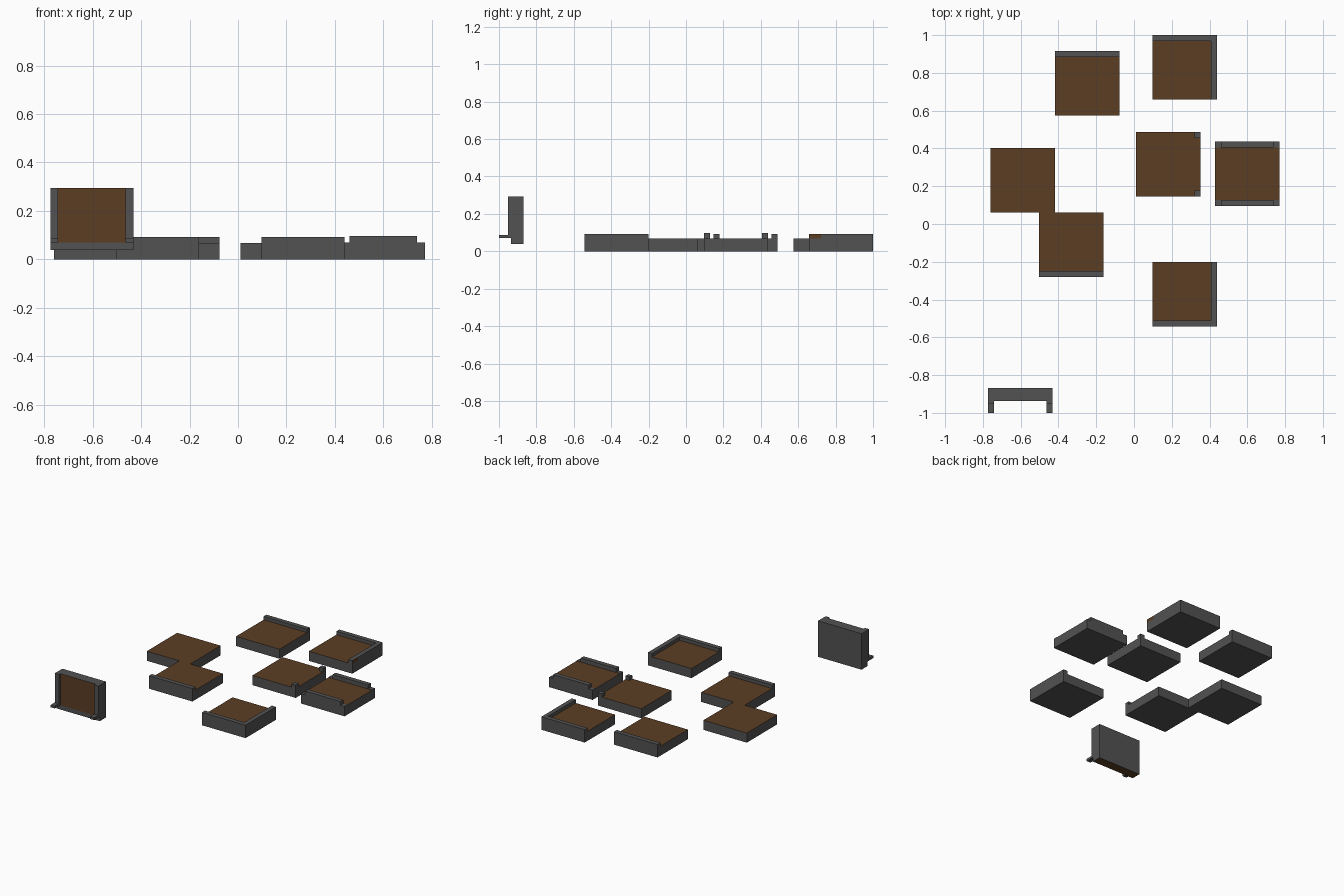
import bpy, bmesh

if "Cube" in bpy.data.objects:
    bpy.data.objects.remove(bpy.data.objects["Cube"])


def material(name, rgb):
    m = bpy.data.materials.new(name)
    m.diffuse_color = (*rgb, 1)
    m.use_nodes = True
    m.node_tree.nodes["Principled BSDF"].inputs["Base Color"].default_value = m.diffuse_color
    return m


GREY = material("stone grey", (0.085, 0.085, 0.085))
BROWN = material("earth brown", (0.105, 0.047, 0.017))


def box(name, x, y, z, brown=()):
    """Box from (min, max) ranges; faces pointing along 'brown' directions are brown."""
    bm = bmesh.new()
    bmesh.ops.create_cube(bm, size=1)
    for v in bm.verts:
        v.co = [r[0] + (c + 0.5) * (r[1] - r[0]) for c, r in zip(v.co, (x, y, z))]
    bm.normal_update()
    for f in bm.faces:
        if any(f.normal.dot(d) > 0.9 for d in brown):
            f.material_index = 1
    me = bpy.data.meshes.new(name)
    bm.to_mesh(me)
    bm.free()
    me.materials.append(GREY)
    me.materials.append(BROWN)
    ob = bpy.data.objects.new(name, me)
    bpy.context.collection.objects.link(ob)
    return ob


S, W, H, T = 0.342, 0.032, 0.068, 0.092   # tile side, wall width, floor height, wall top
UP, DOWN, RIGHT, FRONT = (0, 0, 1), (0, 0, -1), (1, 0, 0), (0, -1, 0)


def tile(name, x, y, walls=()):
    """Floor tile with its corner at x, y; walls are (x0, x1, y0, y1, top) inside the tile."""
    box(name + "_floor", (x, x + S), (y, y + S), (0, H), [UP])
    for i, (a, b, c, d, top) in enumerate(walls):
        box(f"{name}_wall_{i + 1}", (x + a, x + b), (y + c, y + d), (H, top))


back = (0, S, S - W, S, T)
front = (0, S, 0, W, T)

# plain tile and single-wall tiles
tile("plain_tile", -0.76, 0.06)
tile("back_wall_tile", -0.418, 0.575, [back])
tile("front_wall_tile", -0.504, -0.281, [front])

# corner tiles
tile("front_corner_tile", 0.097, -0.542, [front, (S - W, S, W, S, T)])
tile("back_corner_tile", 0.097, 0.658, [back, (S - W, S, 0.065, S - W, T)])
box("back_corner_tile_wall_end", (0.097 + S - W, 0.097 + S), (0.658, 0.723), (H, T), [RIGHT])

# tile with two corner posts
tile("post_tile", 0.01, 0.146, [(S - W, S, a, a + W, T) for a in (0, S - W)])

# corridor tile: shorter raised walls on flush grey strips
corridor = []
for a in (0, S - W):
    corridor += [(0, S, a, a + W, H + 0.002), (W, S - W, a, a + W, 0.097)]
tile("corridor_tile", 0.429, 0.096, corridor)

# upright doorway tile: slab, brown panel, side frames and small feet
X0, X1 = -0.774, -0.432
box("upright_slab", (X0, X1), (-0.936, -0.868), (0.038, 0.294), [DOWN])
box("upright_panel", (X0 + W, X1 - W), (-0.938, -0.936), (0.07, 0.294), [FRONT])
for side, a in (("left", X0), ("right", X1 - W)):
    box(side + "_frame", (a, a + W), (-0.953, -0.936), (0.07, 0.294))
    box(side + "_foot", (a, a + W), (-1.0, -0.953), (0.07, 0.087))
